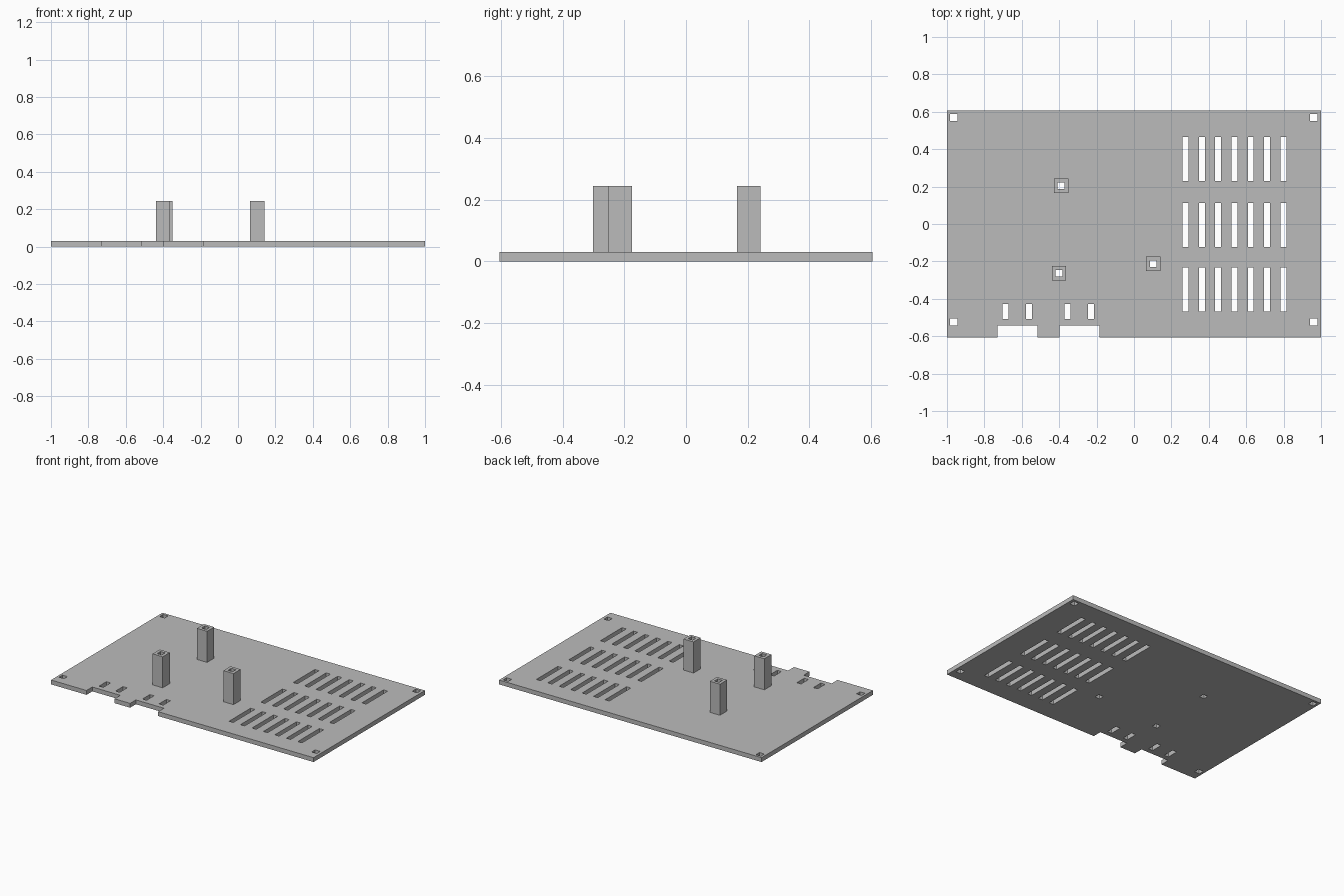
import bpy
import bmesh
from mathutils import Matrix, Vector

cube = bpy.data.objects.get("Cube")
if cube:
    bpy.data.objects.remove(cube, do_unlink=True)

# Single flat grey
GREY = (0.5, 0.5, 0.5, 1.0)
grey = bpy.data.materials.new("plain grey")
grey.use_nodes = True
grey.diffuse_color = GREY
grey.node_tree.nodes["Principled BSDF"].inputs["Base Color"].default_value = GREY

PLATE_TOP, POST_TOP, HALF_DEPTH = 0.03, 0.244, 0.606


def boxes(name, items):
    """One object made of boxes given as (x, y, width, depth, bottom, top)."""
    bm = bmesh.new()
    for x, y, w, d, low, high in items:
        place = Matrix.Translation(Vector((x, y, (low + high) / 2)))
        bmesh.ops.create_cube(bm, size=1, matrix=place @ Matrix.Diagonal((w, d, high - low, 1)))
    mesh = bpy.data.meshes.new(name)
    bm.to_mesh(mesh)
    bm.free()
    mesh.materials.append(grey)
    obj = bpy.data.objects.new(name, mesh)
    bpy.context.collection.objects.link(obj)
    return obj


def cut(obj, cutter):
    mod = obj.modifiers.new("openings", "BOOLEAN")
    mod.operation = "DIFFERENCE"
    mod.solver = "EXACT"
    mod.object = cutter
    bpy.context.view_layer.objects.active = obj
    bpy.ops.object.modifier_apply(modifier=mod.name)


def opening(x, y, w, d):
    return (x, y, w, d, -0.1, 0.4)


posts = {
    "rear_post": (-0.39, 0.204),
    "front_post": (-0.401, -0.263),
    "middle_post": (0.103, -0.213),
}

# Post bores and corner screw holes
openings = [opening(x, y, 0.036, 0.036) for x, y in posts.values()]
openings += [opening(x, y, 0.038, 0.038) for x in (-0.964, 0.961) for y in (0.57, -0.525)]

# Three rows of seven ventilation slots
openings += [opening(0.275 + i * 0.0873, y, 0.032, 0.235)
             for i in range(7) for y in (0.348, -0.005, -0.35)]

# Front edge notches, each with a pair of short slots behind it
for x in (-0.623, -0.291):
    openings.append(opening(x, -0.643, 0.214, 0.2))
for x in (-0.687, -0.561, -0.356, -0.23):
    openings.append(opening(x, -0.468, 0.032, 0.08))

cutter = boxes("openings_cutter", openings)

# Base plate
plate = boxes("base_plate", [(0, 0, 2, 2 * HALF_DEPTH, 0, PLATE_TOP)])
cut(plate, cutter)

# Hollow square standoffs
for name, (x, y) in posts.items():
    cut(boxes(name, [(x, y, 0.077, 0.077, PLATE_TOP, POST_TOP)]), cutter)

bpy.data.objects.remove(cutter, do_unlink=True)
